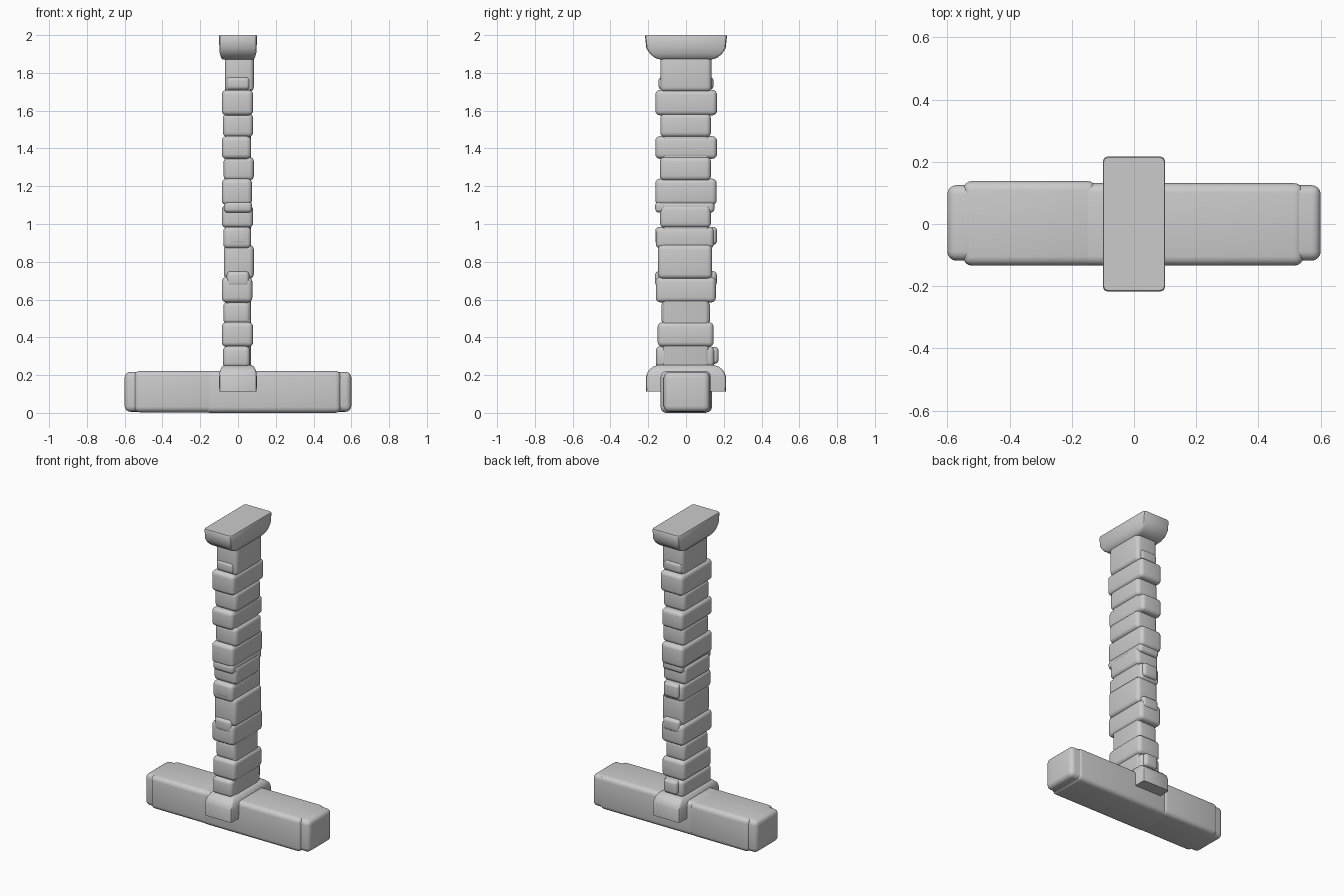
import bpy, bmesh
from mathutils import Matrix


def finish(name, bm):
    bmesh.ops.recalc_face_normals(bm, faces=bm.faces)
    me = bpy.data.meshes.new(name)
    bm.to_mesh(me)
    bm.free()
    ob = bpy.data.objects.new(name, me)
    bpy.context.collection.objects.link(ob)
    bpy.ops.object.select_all(action='DESELECT')
    ob.select_set(True)
    bpy.context.view_layer.objects.active = ob
    bpy.ops.object.shade_smooth_by_angle(angle=0.7)
    return ob


def stone(name, x, y, z, r=0.025):
    """Rounded block given as (min, max) extents."""
    bm = bmesh.new()
    size = [b - a for a, b in (x, y, z)]
    mid = [(a + b) / 2 for a, b in (x, y, z)]
    bmesh.ops.create_cube(bm, size=1, matrix=Matrix.Translation(mid) @ Matrix.Diagonal((*size, 1)))
    bmesh.ops.bevel(bm, geom=bm.edges[:], offset=min(r, min(size) * 0.45), segments=4,
                    profile=0.5, affect='EDGES')
    return finish(name, bm)


def flared_block(name, rings, c=0.015):
    """Loft of corner-cut rectangles: (half x, half y, z) per ring."""
    bm = bmesh.new()
    loops = []
    for hx, hy, z in rings:
        pts = []
        for sx, sy in ((1, 1), (-1, 1), (-1, -1), (1, -1)):
            corner = [(sx * hx, sy * (hy - c)), (sx * (hx - c * 0.3), sy * (hy - c * 0.3)),
                      (sx * (hx - c), sy * hy)]
            pts += corner if sx * sy > 0 else corner[::-1]
        loops.append([bm.verts.new((px, py, z)) for px, py in pts])
    for a, b in zip(loops, loops[1:]):
        n = len(a)
        for i in range(n):
            bm.faces.new((a[i], a[(i + 1) % n], b[(i + 1) % n], b[i]))
    bm.faces.new(loops[0])
    bm.faces.new(loops[-1])
    return finish(name, bm)


# base beam: long core and two overlapping halves
stone("base_core", (-0.6, 0.6), (-0.118, 0.125), (0.006, 0.217), 0.03)
stone("base_left", (-0.55, -0.12), (-0.134, 0.138), (0.003, 0.222), 0.03)
stone("base_right", (-0.18, 0.545), (-0.134, 0.131), (0.0, 0.222), 0.03)

# foot and cap with flared sides
flared_block("foot", [(0.099, 0.212, 0.112), (0.1, 0.213, 0.19), (0.096, 0.2, 0.222),
                      (0.086, 0.175, 0.244), (0.07, 0.145, 0.254)])
flared_block("cap", [(0.08, 0.135, 1.87), (0.089, 0.165, 1.88), (0.096, 0.19, 1.9),
                     (0.099, 0.21, 1.93), (0.1, 0.217, 1.995), (0.098, 0.214, 2.0)])

# column core behind the stones
stone("column_core", (-0.068, 0.068), (-0.125, 0.122), (0.2, 1.9), 0.02)

# stacked courses: z0, z1, x0, x1, y0, y1
courses = [
    (0.24, 0.353, -0.080, 0.064, -0.160, 0.150),
    (0.35, 0.480, -0.086, 0.080, -0.150, 0.146),
    (0.47, 0.590, -0.077, 0.066, -0.130, 0.128),
    (0.585, 0.72, -0.086, 0.076, -0.160, 0.158),
    (0.71, 0.890, -0.075, 0.084, -0.148, 0.138),
    (0.87, 0.985, -0.078, 0.070, -0.160, 0.148),
    (0.98, 1.100, -0.086, 0.080, -0.138, 0.132),
    (1.10, 1.240, -0.086, 0.074, -0.162, 0.162),
    (1.23, 1.355, -0.076, 0.084, -0.138, 0.132),
    (1.345, 1.465, -0.086, 0.070, -0.162, 0.164),
    (1.46, 1.585, -0.080, 0.080, -0.136, 0.132),
    (1.575, 1.71, -0.086, 0.080, -0.162, 0.164),
    (1.70, 1.900, -0.070, 0.084, -0.136, 0.135),
]
for i, (z0, z1, x0, x1, y0, y1) in enumerate(courses):
    stone(f"column_stone_{i + 1}", (x0, x1), (y0, y1), (z0, z1))

# small chips on the narrow faces: z0, z1, half x, y0, y1
chips = [
    (0.26, 0.350, 0.050, 0.0, 0.172),
    (0.67, 0.750, 0.060, -0.164, 0.163),
    (0.89, 0.985, 0.055, -0.162, 0.164),
    (1.06, 1.120, 0.074, -0.163, 0.150),
    (1.71, 1.780, 0.062, -0.145, 0.145),
]
for i, (z0, z1, hx, y0, y1) in enumerate(chips):
    stone(f"chip_stone_{i + 1}", (-hx, hx), (y0, y1), (z0, z1), 0.02)
